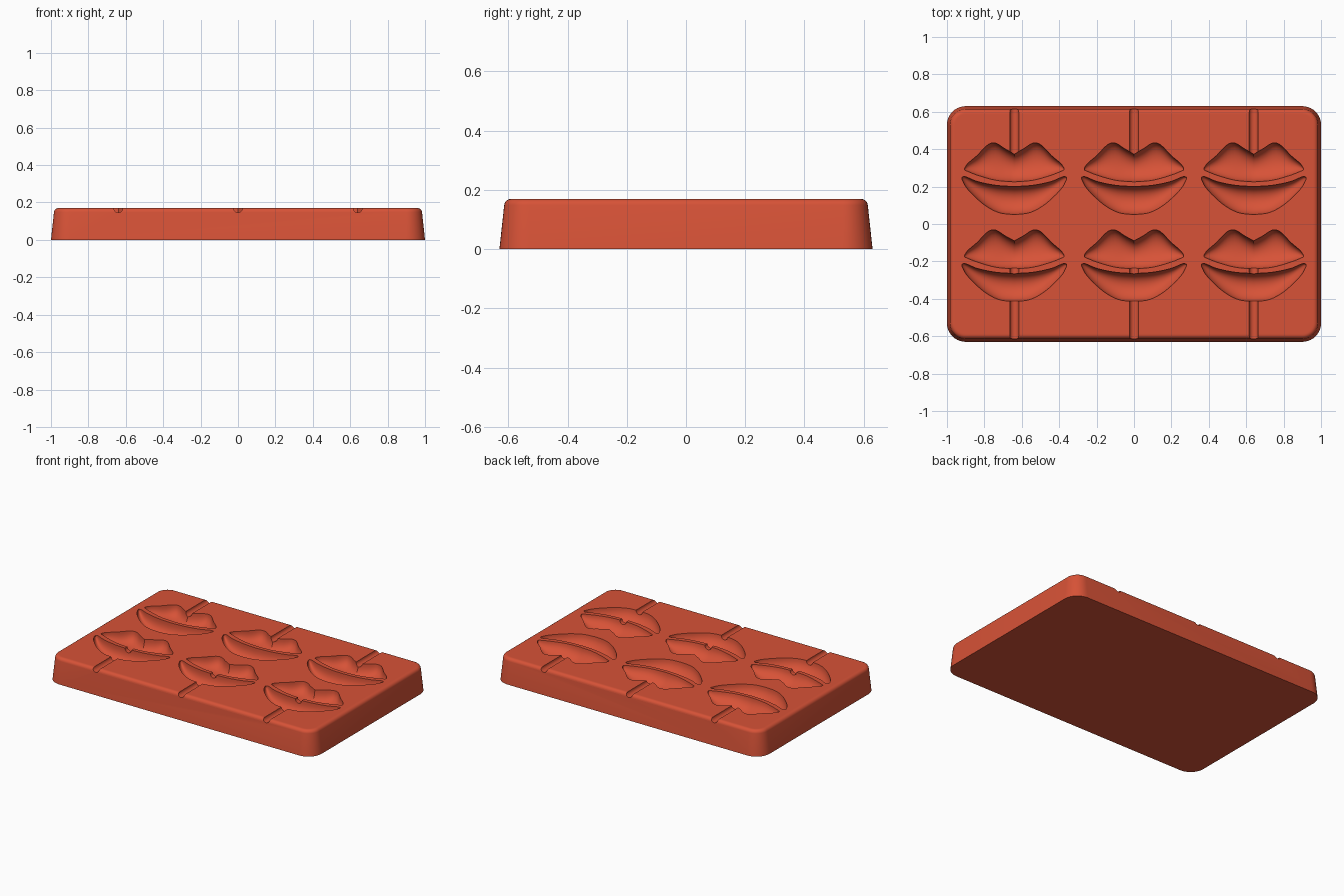
import bpy, bmesh, math

TOP = 0.17          # height of the tray
COLUMNS = (-0.64, 0.0, 0.64)
ROWS = (0.0, -0.465)

if "Cube" in bpy.data.objects:
    bpy.data.objects.remove(bpy.data.objects["Cube"])

red = bpy.data.materials.new("coral red")
red.use_nodes = True
colour = (0.68, 0.085, 0.038, 1)
red.diffuse_color = colour
red.node_tree.nodes["Principled BSDF"].inputs["Base Color"].default_value = colour


def loft(bm, rings):
    """Skin closed rings of points and cap both ends."""
    loops = [[bm.verts.new(p) for p in ring] for ring in rings]
    n = len(loops[0])
    for a, b in zip(loops, loops[1:]):
        for i in range(n):
            j = (i + 1) % n
            bm.faces.new((a[i], a[j], b[j], b[i]))
    bm.faces.new(loops[0])
    bm.faces.new(loops[-1])


def finish(bm, name):
    bmesh.ops.recalc_face_normals(bm, faces=bm.faces)
    mesh = bpy.data.meshes.new(name)
    bm.to_mesh(mesh)
    bm.free()
    mesh.materials.append(red)
    obj = bpy.data.objects.new(name, mesh)
    bpy.context.collection.objects.link(obj)
    return obj


def curve(points, x):
    """Smooth curve through (x, y) points."""
    def slope(i):
        a, b = points[max(i - 1, 0)], points[min(i + 1, len(points) - 1)]
        return (b[1] - a[1]) / (b[0] - a[0])
    i = 0
    while i < len(points) - 2 and x > points[i + 1][0]:
        i += 1
    (x0, y0), (x1, y1) = points[i], points[i + 1]
    w = x1 - x0
    t = (x - x0) / w
    ease = t * t * (3 - 2 * t)
    return (y0 + (y1 - y0) * ease + w * slope(i) * t * (1 - t) ** 2
            - w * slope(i + 1) * t * t * (1 - t))


def rounded_rect(inset, z, radius=0.1, steps=10):
    hx, hy, r = 1 - inset, 0.63 - inset, radius - inset
    ring = []
    for q, (sx, sy) in enumerate(((1, 1), (-1, 1), (-1, -1), (1, -1))):
        for k in range(steps + 1):
            a = (q + k / steps) * math.pi / 2
            ring.append((sx * (hx - r) + r * math.cos(a),
                         sy * (hy - r) + r * math.sin(a), z))
    return ring


# Tray body: drafted sides and a rounded upper edge
bm = bmesh.new()
rings = [rounded_rect(0, 0)]
R = 0.024
for k in range(7):
    a = math.radians(7 + 83 * k / 6)
    rings.append(rounded_rect(0.016 + R * (1 - math.cos(a)),
                              TOP - R + R * math.sin(a)))
rings.append(rounded_rect(0.046, TOP))
loft(bm, rings)
tray = finish(bm, "lip_mould_tray")


# Lip cavities: half outlines (mirrored about the lip centre)
UPPER_TOP = [(0, .375), (.05, .402), (.10, .433), (.14, .425), (.2, .365),
             (.25, .322), (.265, .30)]
UPPER_BOTTOM = [(0, .225), (.1, .234), (.2, .262), (.265, .288)]
LOWER_TOP = [(0, .2), (.1, .207), (.2, .228), (.265, .254), (.28, .25)]
LOWER_BOTTOM = [(0, .05), (.08, .06), (.15, .095), (.21, .145), (.26, .2), (.28, .24)]


def lip(bm, cx, dy, top, bottom, depth, skew, columns=40, arc=14):
    half = top[-1][0]
    rings = []
    for c in range(columns + 1):
        s = math.sin(math.pi * (c / columns - 0.5))
        x = half * s
        yt, yb = curve(top, abs(x)) + dy, curve(bottom, abs(x)) + dy
        d = depth * math.sqrt(max(1 - s * s, 0)) + 0.004
        ring = [(cx + x, yt, TOP + 0.05)]
        for k in range(arc + 1):
            th = math.pi * k / arc
            u = ((1 - math.cos(th)) / 2) ** skew
            ring.append((cx + x, yt + (yb - yt) * u, TOP - d * math.sin(th)))
        ring.append((cx + x, yb, TOP + 0.05))
        rings.append(ring)
    loft(bm, rings)


bm = bmesh.new()
for dy in ROWS:
    for cx in COLUMNS:
        lip(bm, cx, dy, UPPER_TOP, UPPER_BOTTOM, 0.08, 1.15)
        lip(bm, cx, dy, LOWER_TOP, LOWER_BOTTOM, 0.08, 1.25)
lips = finish(bm, "lip_cutters")

# Stick channels: half-round grooves running to the back and front edges
bm = bmesh.new()
for cx in COLUMNS:
    for y0, y1 in ((0.35, 0.7), (-0.7, -0.2)):
        rings = []
        for y in (y0, y1):
            ring = [(cx + 0.024 * math.cos(a), y, TOP - 0.024 * math.sin(a))
                    for a in (math.pi * k / 12 for k in range(13))]
            rings.append([(cx + 0.024, y, TOP + 0.05)] + ring
                         + [(cx - 0.024, y, TOP + 0.05)])
        loft(bm, rings)
channels = finish(bm, "channel_cutters")

# Cut the cavities and channels, then shade
bpy.context.view_layer.objects.active = tray
for cutter in (lips, channels):
    mod = tray.modifiers.new(cutter.name, 'BOOLEAN')
    mod.operation = 'DIFFERENCE'
    mod.solver = 'EXACT'
    mod.object = cutter
    bpy.ops.object.modifier_apply(modifier=mod.name)
    bpy.data.objects.remove(cutter)

bpy.ops.object.select_all(action='DESELECT')
tray.select_set(True)
bpy.ops.object.shade_smooth_by_angle(angle=math.radians(35))
